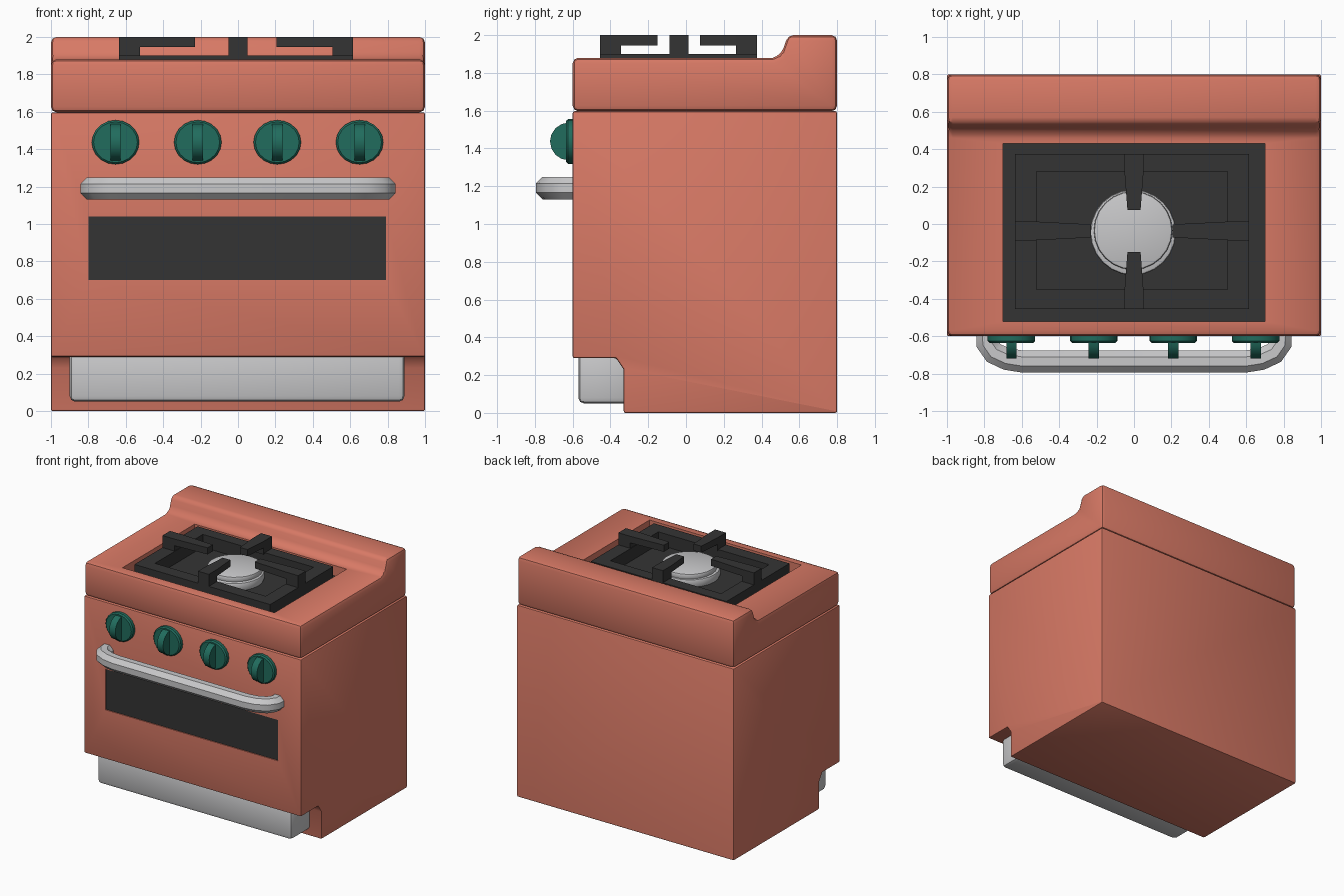
import bpy, bmesh, math
from mathutils import Vector

if "Cube" in bpy.data.objects:
    bpy.data.objects.remove(bpy.data.objects["Cube"])


def material(name, rgb):
    m = bpy.data.materials.new(name)
    m.use_nodes = True
    m.diffuse_color = (*rgb, 1)
    bsdf = next(n for n in m.node_tree.nodes if n.type == 'BSDF_PRINCIPLED')
    bsdf.inputs["Base Color"].default_value = (*rgb, 1)
    bsdf.inputs["Roughness"].default_value = 0.6
    return m


CORAL = material("coral enamel", (0.68, 0.19, 0.13))
STEEL = material("light steel", (0.58, 0.58, 0.59))
IRON = material("dark iron", (0.034, 0.034, 0.034))
GREEN = material("teal green", (0.015, 0.15, 0.11))


def make(name, bm, mat=None, bevel=0.0, smooth=False, segments=2):
    bmesh.ops.recalc_face_normals(bm, faces=bm.faces)
    me = bpy.data.meshes.new(name)
    bm.to_mesh(me)
    bm.free()
    ob = bpy.data.objects.new(name, me)
    bpy.context.collection.objects.link(ob)
    if mat:
        me.materials.append(mat)
    bpy.ops.object.select_all(action='DESELECT')
    bpy.context.view_layer.objects.active = ob
    ob.select_set(True)
    if bevel:
        mod = ob.modifiers.new("Bevel", 'BEVEL')
        mod.width, mod.segments = bevel, segments
        mod.limit_method, mod.angle_limit = 'ANGLE', math.radians(40)
        bpy.ops.object.modifier_apply(modifier="Bevel")
    if smooth:
        bpy.ops.object.shade_smooth_by_angle(angle=math.radians(35))
    return ob


def add_box(bm, x, y, z):
    """Add a box from (low, high) ranges."""
    verts = bmesh.ops.create_cube(bm, size=1)["verts"]
    for v in verts:
        v.co = [lo + (c + 0.5) * (hi - lo) for c, (lo, hi) in zip(v.co, (x, y, z))]
    return verts


def box(name, x, y, z, mat=None, **kw):
    bm = bmesh.new()
    add_box(bm, x, y, z)
    return make(name, bm, mat, **kw)


def extrude_profile(name, points, half, mat, **kw):
    """Extrude a (y, z) side profile along x."""
    bm = bmesh.new()
    face = bm.faces.new([bm.verts.new((-half, y, z)) for y, z in points])
    new = bmesh.ops.extrude_face_region(bm, geom=[face])["geom"]
    bmesh.ops.translate(bm, vec=(2 * half, 0, 0),
                        verts=[g for g in new if isinstance(g, bmesh.types.BMVert)])
    return make(name, bm, mat, **kw)


def cut(target, name, x, y, z):
    cutter = box(name, x, y, z)
    mod = target.modifiers.new("Cut", 'BOOLEAN')
    mod.operation, mod.solver, mod.object = 'DIFFERENCE', 'EXACT', cutter
    bpy.context.view_layer.objects.active = target
    bpy.ops.object.modifier_apply(modifier="Cut")
    bpy.data.objects.remove(cutter)


# Oven body with a stepped toe kick
body = extrude_profile("oven_body", [(-0.6, 0.29), (-0.6, 1.597), (0.8, 1.597), (0.8, 0.01),
                       (0.8, 0), (-0.33, 0), (-0.33, 0.23), (-0.37, 0.29)],
                       1.0, CORAL, bevel=0.03, smooth=True)
cut(body, "window_cutter", (-0.8, 0.79), (-0.7, -0.585), (0.70, 1.04))
box("oven_window", (-0.8, 0.79), (-0.592, -0.585), (0.70, 1.04), IRON)

# Cooktop with raised rear ledge and a recessed well
top = extrude_profile("cooktop", [(-0.6, 1.597), (-0.6, 1.88), (0.46, 1.88), (0.505, 1.9),
                      (0.54, 2.0), (0.8, 2.0), (0.8, 1.597)],
                      1.0, CORAL, bevel=0.03, smooth=True)
WELL_Z = 1.79
cut(top, "well_cutter", (-0.7, 0.7), (-0.52, 0.43), (WELL_Z, 2.1))
box("well_floor", (-0.7, 0.7), (-0.52, 0.43), (WELL_Z - 0.002, WELL_Z + 0.004), IRON)

# Pan grate: frame bars plus four raised tapering arms
X0, X1, Y0, Y1 = -0.635, 0.615, -0.455, 0.375
CX, CY = 0.0, -0.037
bm = bmesh.new()
FRAME_Z = (WELL_Z, 1.9)
for y in ((Y0, -0.35), (0.28, Y1)):
    add_box(bm, (X0, X1), y, FRAME_Z)
for x in ((X0, -0.52), (0.5, X1)):
    add_box(bm, x, (-0.35, 0.28), FRAME_Z)
make("grate_frame", bm, IRON)


def grate_arm(name, outer, inner):
    """Post on the frame and an arm that narrows towards the burner."""
    outer, inner = Vector(outer), Vector(inner)
    length = (inner - outer).length
    bm = bmesh.new()
    add_box(bm, (0, 0.11), (-0.05, 0.05), (1.89, 2.0))
    arm = add_box(bm, (0.11, length), (-0.05, 0.05), (1.945, 2.0))
    for v in arm:
        if v.co.x > 0.2:
            v.co.y *= 0.7
    ob = make(name, bm, IRON)
    ob.location = (*outer, 0)
    d = inner - outer
    ob.rotation_euler.z = math.atan2(d.y, d.x)


grate_arm("grate_arm_right", (X0, CY), (-0.23, CY))
grate_arm("grate_arm_left", (X1, CY), (0.205, CY))
grate_arm("grate_arm_front", (CX, Y0), (CX, -0.15))
grate_arm("grate_arm_back", (CX, Y1), (CX, 0.075))


def disc(name, r, depth, center, mat, sides=24, forward=False, **kw):
    bm = bmesh.new()
    bmesh.ops.create_cone(bm, cap_ends=True, segments=sides, radius1=r, radius2=r, depth=depth)
    ob = make(name, bm, mat, smooth=True, **kw)
    ob.location = center
    if forward:
        ob.rotation_euler.x = math.pi / 2
    return ob


# Burner
disc("burner_base", 0.23, 0.07, (-0.005, -0.045, WELL_Z + 0.035), STEEL, bevel=0.015)
disc("burner_cap", 0.21, 0.05, (-0.005, -0.035, WELL_Z + 0.085), STEEL, bevel=0.012)

# Control knobs: dial with a rounded grip fin
for i, x in enumerate((-0.655, -0.215, 0.21, 0.65)):
    dial = disc(f"knob_dial_{i + 1}", 0.127, 0.05, (x, -0.61, 1.437), GREEN,
                sides=20, forward=True, bevel=0.01, segments=1)
    dial.scale.y = 0.93
    fin = [(-0.6, -0.1), (-0.6, 0.1)]
    for k in range(9):
        a = math.pi * k / 8
        fin.append((-0.62 - 0.1 * math.sin(a), 0.1 * math.cos(a)))
    grip = extrude_profile(f"knob_grip_{i + 1}", fin, 0.028, GREEN, smooth=True)
    grip.location = (x, 0, 1.437)

# Door handle: octagonal tube with rounded returns to the door
half_path = [(0.785, -0.58), (0.785, -0.64), (0.75, -0.69), (0.68, -0.722), (0.6, -0.735)]
path = [(-x, y) for x, y in half_path] + half_path[::-1]
bm = bmesh.new()
rings = []
for i, p in enumerate(path):
    a, b = Vector(path[max(i - 1, 0)]), Vector(path[min(i + 1, len(path) - 1)])
    t = (b - a).normalized()
    side = Vector((-t.y, t.x, 0))
    ring = []
    for k in range(8):
        ang = math.pi * (k + 0.5) / 4
        ring.append(bm.verts.new(Vector((*p, 1.19)) + 0.064 * (side * math.cos(ang)
                                 + Vector((0, 0, math.sin(ang))))))
    rings.append(ring)
for r0, r1 in zip(rings, rings[1:]):
    for k in range(8):
        bm.faces.new((r0[k], r0[(k + 1) % 8], r1[(k + 1) % 8], r1[k]))
bm.faces.new(rings[0])
bm.faces.new(rings[-1])
make("door_handle", bm, STEEL, smooth=True)

# Storage drawer under the door
box("storage_drawer", (-0.9, 0.89), (-0.57, -0.28), (0.05, 0.33), STEEL,
    bevel=0.03, smooth=True)
